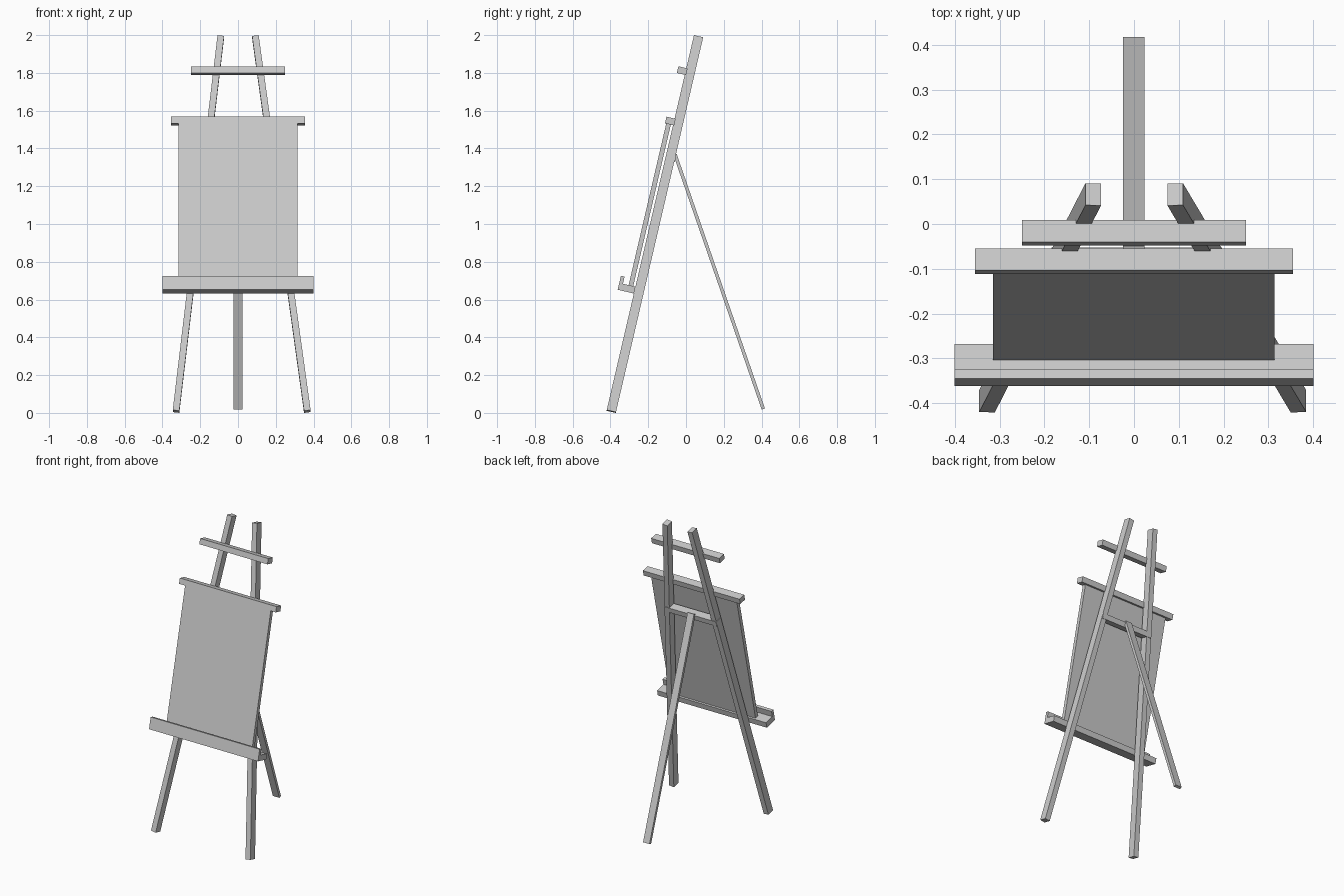
import bpy, math
from mathutils import Matrix, Vector

if "Cube" in bpy.data.objects:
    bpy.data.objects.remove(bpy.data.objects["Cube"])

TILT = math.radians(13.1)
# Leaning frame: local x, y = depth behind the front faces of the legs, z = up the slope
LEAN = Matrix.Translation((0, -0.42, 0.0135)) @ Matrix.Rotation(-TILT, 4, 'X')


def box(name, x, y, z, frame):
    """Box from three (min, max) ranges, placed in a frame."""
    verts = [(a, b, c) for c in z for b in y for a in x]
    faces = [(0, 2, 3, 1), (4, 5, 7, 6), (0, 1, 5, 4),
             (2, 6, 7, 3), (0, 4, 6, 2), (1, 3, 7, 5)]
    me = bpy.data.meshes.new(name)
    me.from_pydata(verts, [], faces)
    ob = bpy.data.objects.new(name, me)
    bpy.context.collection.objects.link(ob)
    ob.matrix_world = frame
    return ob


# Splayed front legs
for name, x0, x1 in (("front_leg_left", -0.328, -0.091), ("front_leg_right", 0.367, 0.092)):
    top = 2.037
    splay = math.atan2(x1 - x0, top)
    frame = LEAN @ Matrix.Translation((x0, 0, 0)) @ Matrix.Rotation(splay, 4, 'Y')
    box(name, (-0.0175, 0.0175), (0, 0.05), (0, top / math.cos(splay)), frame)

# Cross bars
box("top_bar", (-0.25, 0.25), (-0.043, 0.007), (1.824, 1.860), LEAN)
box("canvas_clamp", (-0.355, 0.355), (-0.044, 0.006), (1.550, 1.586), LEAN)
box("rear_hinge_bar", (-0.184, 0.196), (0.001, 0.053), (1.362, 1.396), LEAN)

# Canvas
box("canvas", (-0.315, 0.314), (-0.037, -0.012), (0.672, 1.551), LEAN)

# L-shaped tray
profile = [(0, 0.635), (0, 0.672), (-0.068, 0.672), (-0.068, 0.711),
           (-0.088, 0.711), (-0.088, 0.635)]
n = len(profile)
verts = [(x, y, z) for x in (-0.4, 0.4) for y, z in profile]
faces = [tuple(range(n))[::-1], tuple(range(n, 2 * n))]
faces += [(i, (i + 1) % n, n + (i + 1) % n, n + i) for i in range(n)]
me = bpy.data.meshes.new("tray")
me.from_pydata(verts, [], faces)
tray = bpy.data.objects.new("tray", me)
bpy.context.collection.objects.link(tray)
tray.matrix_world = LEAN
import bmesh
bm = bmesh.new()
bm.from_mesh(me)
bmesh.ops.recalc_face_normals(bm, faces=bm.faces)
bm.to_mesh(me)
bm.free()

# Rear prop leg
foot, head = Vector((0, 0.409, 0.021)), Vector((0, -0.058, 1.368))
d = head - foot
prop = Matrix.Translation(foot) @ Matrix.Rotation(math.atan2(-d.y, d.z), 4, 'X')
box("rear_leg", (-0.024, 0.023), (-0.009, 0.009), (0, d.length), prop)
